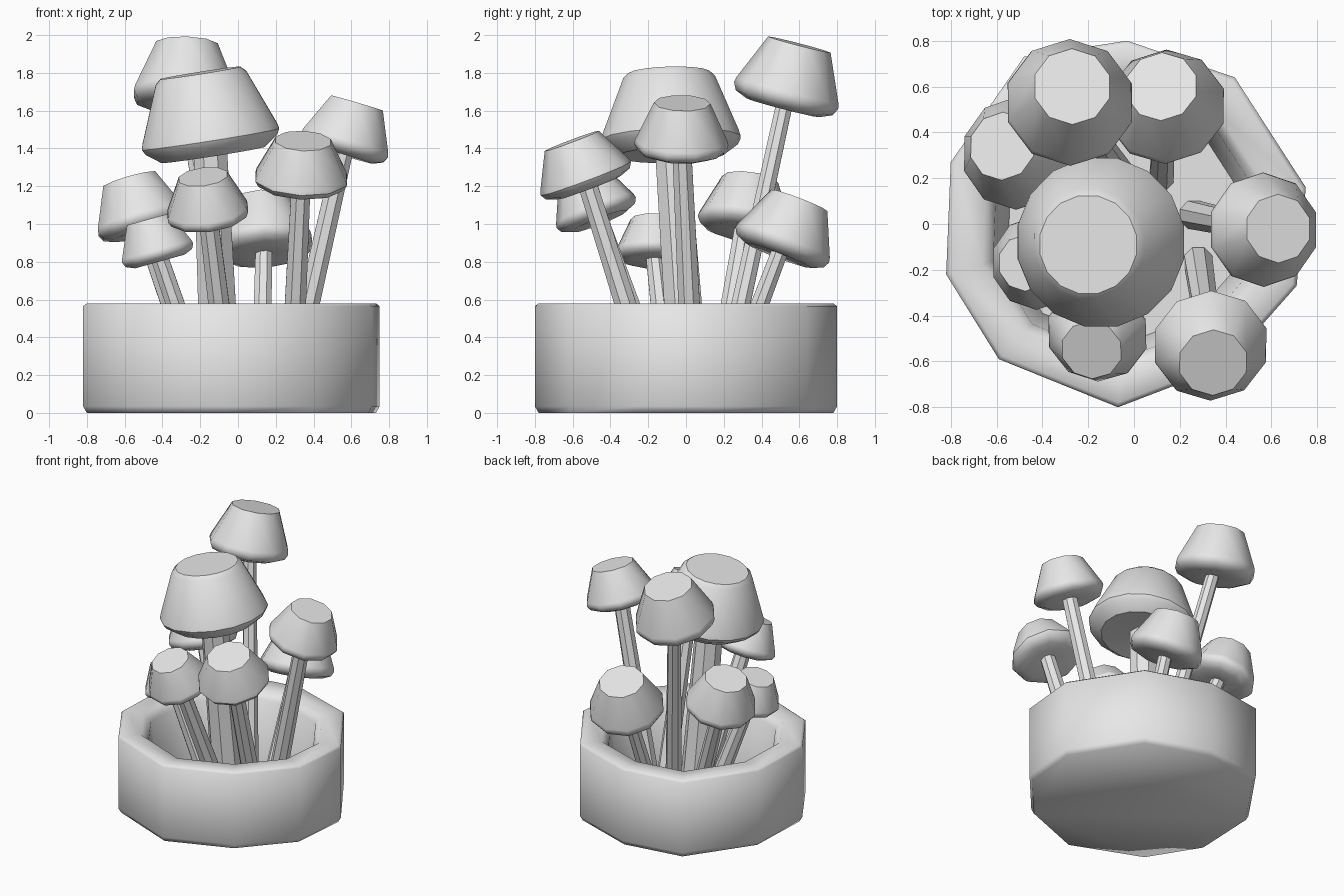
import bpy, bmesh, math
from mathutils import Vector

cube = bpy.data.objects.get("Cube")
if cube:
    bpy.data.objects.remove(cube, do_unlink=True)

mat = bpy.data.materials.new("plain_grey")
mat.use_nodes = True
GREY = (0.8, 0.8, 0.8, 1.0)
mat.diffuse_color = GREY
mat.node_tree.nodes["Principled BSDF"].inputs["Base Color"].default_value = GREY


def loft(name, rings, angle):
    """Skin a list of equal-sized point rings and close both ends."""
    bm = bmesh.new()
    loops = [[bm.verts.new(p) for p in ring] for ring in rings]
    n = len(loops[0])
    for a, b in zip(loops, loops[1:]):
        for i in range(n):
            j = (i + 1) % n
            bm.faces.new((a[i], a[j], b[j], b[i]))
    bm.faces.new(loops[0])
    bm.faces.new(loops[-1])
    bmesh.ops.recalc_face_normals(bm, faces=bm.faces)
    mesh = bpy.data.meshes.new(name)
    bm.to_mesh(mesh)
    bm.free()
    mesh.materials.append(mat)
    mesh.shade_smooth()
    mesh.set_sharp_from_angle(angle=math.radians(angle))
    obj = bpy.data.objects.new(name, mesh)
    bpy.context.collection.objects.link(obj)
    return obj


def circle(center, axis, radius, n):
    """Ring of n points around an axis."""
    rot = Vector((0, 0, 1)).rotation_difference(axis)
    return [center + rot @ Vector((radius * math.cos(2 * math.pi * (i + 0.5) / n),
                                   radius * math.sin(2 * math.pi * (i + 0.5) / n), 0))
            for i in range(n)]


# Pot: uneven ten-sided outline, profile of (scale, height) up the outside and down the inside
OUTLINE = [(-0.07, -0.80), (0.40, -0.62), (0.71, -0.27), (0.75, 0.16), (0.44, 0.64),
           (-0.03, 0.80), (-0.48, 0.73), (-0.80, 0.27), (-0.82, -0.22), (-0.59, -0.59)]
POT_PROFILE = [(0.975, 0.0), (1.0, 0.035), (1.0, 0.565), (0.975, 0.58),
               (0.80, 0.575), (0.74, 0.52), (0.66, 0.08)]
CX = -0.03
loft("pot", [[(CX + (x - CX) * s, y * s, z) for x, y in OUTLINE] for s, z in POT_PROFILE], 62)


def mushroom(name, top, wide, radius, base, stem_radius, sides):
    """Cap from its top centre and widest-ring centre, on a straight stem from the base."""
    top, wide, base = Vector(top), Vector(wide), Vector(base)
    drop = (wide - top).length
    axis = (top - wide).normalized()
    # (radius factor, distance below the top as a share of the drop)
    profile = [(0.58, 0.0), (0.66, 0.08), (0.98, 0.92), (1.0, 1.0), (0.96, 1.08),
               (0.75, 1.24), (0.25, 1.2)]
    if sides < 14:
        profile = [(0.6, 0.0), (0.98, 0.9), (1.0, 1.0), (0.93, 1.14), (0.7, 1.24), (0.25, 1.2)]
    loft(name + "_cap",
         [circle(top - axis * drop * d, axis, radius * r, sides) for r, d in profile], 40)
    # Stem ends inside the cap
    end = top - axis * drop * 0.9
    direction = (end - base).normalized()
    loft(name + "_stem", [circle(base, direction, stem_radius * 1.1, 8),
                          circle(end, direction, stem_radius * 0.9, 8)], 30)


# name, cap top, cap widest centre, cap radius, stem base, stem radius, cap sides
MUSHROOMS = [
    ("large_middle", (-0.20, -0.09, 1.80), (-0.145, -0.08, 1.45), 0.375, (-0.09, 0.02, 0.07), 0.105, 16),
    ("tall_back", (-0.27, 0.60, 1.95), (-0.28, 0.53, 1.68), 0.285, (-0.02, 0.18, 0.07), 0.052, 10),
    ("right", (0.63, -0.02, 1.64), (0.565, -0.025, 1.42), 0.25, (0.26, 0.04, 0.07), 0.06, 10),
    ("front_right", (0.345, -0.605, 1.44), (0.335, -0.53, 1.24), 0.255, (0.28, -0.16, 0.07), 0.06, 10),
    ("front_middle", (-0.185, -0.55, 1.25), (-0.16, -0.475, 1.06), 0.225, (-0.04, -0.12, 0.07), 0.06, 10),
    ("front_left", (-0.475, -0.17, 1.025), (-0.425, -0.17, 0.845), 0.205, (-0.16, -0.08, 0.07), 0.055, 10),
    ("back_left", (-0.575, 0.34, 1.235), (-0.51, 0.31, 1.01), 0.25, (-0.18, 0.15, 0.07), 0.055, 10),
    ("back_right", (0.12, 0.60, 1.125), (0.14, 0.51, 0.89), 0.265, (0.12, 0.20, 0.07), 0.052, 10),
]
for m in MUSHROOMS:
    mushroom(*m)
